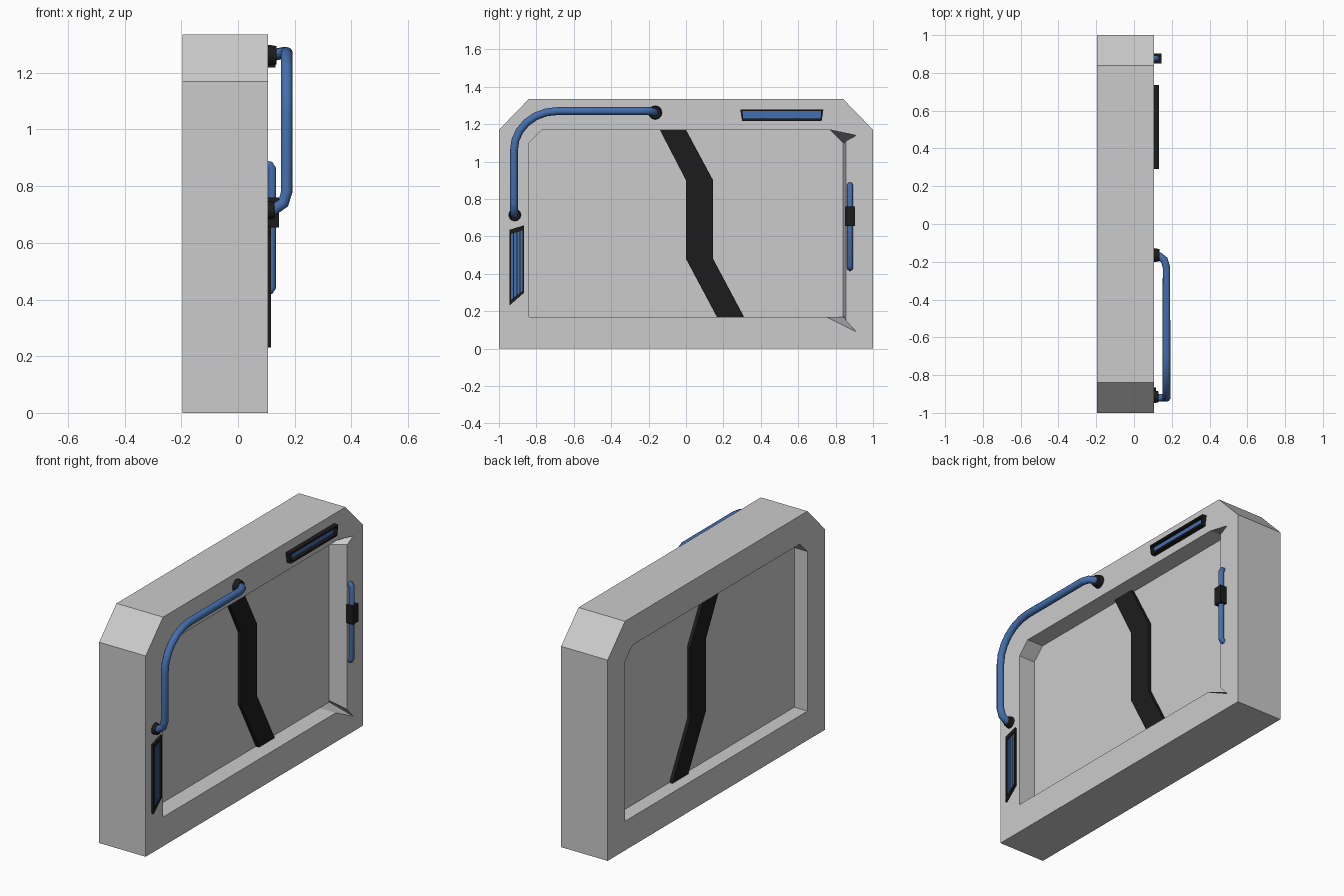
import bpy, bmesh, math
from mathutils import Vector

if "Cube" in bpy.data.objects:
    bpy.data.objects.remove(bpy.data.objects["Cube"])

XB, XF = -0.195, 0.105          # back and front of the frame
PB, PF = -0.11, 0.0             # back and front of the door panel


def material(name, rgb):
    m = bpy.data.materials.new(name)
    m.diffuse_color = (*rgb, 1)
    m.use_nodes = True
    m.node_tree.nodes["Principled BSDF"].inputs["Base Color"].default_value = m.diffuse_color
    return m


BLUE = material("blue_paint", (0.06, 0.16, 0.42))
BLACK = material("black_rubber", (0.012, 0.012, 0.012))
DARK = material("panel_grey", (0.55, 0.55, 0.55))


def finish(bm, name, mat=None):
    bmesh.ops.recalc_face_normals(bm, faces=bm.faces)
    me = bpy.data.meshes.new(name)
    bm.to_mesh(me)
    bm.free()
    ob = bpy.data.objects.new(name, me)
    bpy.context.collection.objects.link(ob)
    if mat:
        me.materials.append(mat)
    return ob


def loop(bm, pts, x):
    return [bm.verts.new((x, y, z)) for y, z in pts]


def bridge(bm, a, b):
    n = len(a)
    for i in range(n):
        bm.faces.new((a[i], a[(i + 1) % n], b[(i + 1) % n], b[i]))


def fill_ring(bm, a, b):
    edges = []
    for l in (a, b):
        for i in range(len(l)):
            v, w = l[i], l[(i + 1) % len(l)]
            edges.append(bm.edges.get((v, w)) or bm.edges.new((v, w)))
    bmesh.ops.triangle_fill(bm, edges=edges, use_beauty=True, use_dissolve=False)


def prism(name, pts, x0, x1, mat=None):
    bm = bmesh.new()
    a, b = loop(bm, pts, x0), loop(bm, pts, x1)
    bm.faces.new(a)
    bm.faces.new(b)
    bridge(bm, a, b)
    return finish(bm, name, mat)


def ring_prism(name, outer, inner, x0, x1, mat):
    bm = bmesh.new()
    o0, o1 = loop(bm, outer, x0), loop(bm, outer, x1)
    i0, i1 = loop(bm, inner, x0), loop(bm, inner, x1)
    for a, b in ((o0, o1), (o1, i1), (i1, i0), (i0, o0)):
        bridge(bm, a, b)
    return finish(bm, name, mat)


def pipe(name, pts, r, mat):
    cu = bpy.data.curves.new(name, 'CURVE')
    cu.dimensions = '3D'
    cu.bevel_depth, cu.bevel_resolution = r, 3
    cu.use_fill_caps = True
    s = cu.splines.new('POLY')
    s.points.add(len(pts) - 1)
    for p, c in zip(s.points, pts):
        p.co = (*c, 1)
    s.use_smooth = True
    cu.materials.append(mat)
    ob = bpy.data.objects.new(name, cu)
    bpy.context.collection.objects.link(ob)


def collar(name, x, y, z, r, depth):
    bpy.ops.mesh.primitive_cone_add(vertices=12, radius1=r, radius2=r * 0.85, depth=depth,
                                    location=(x, y, z), rotation=(0, math.pi / 2, 0))
    bpy.context.object.name = name
    bpy.context.object.data.materials.append(BLACK)


# Outer frame: chamfered block with an opening, flared into notches on the +y front side
outer = [(-1, 0), (1, 0), (1, 1.17), (0.84, 1.335), (-0.84, 1.335), (-1, 1.17)]
opening = [(-0.84, 0.17), (0.84, 0.17), (0.84, 1.10), (0.77, 1.17), (-0.77, 1.17), (-0.84, 1.10)]
front = [(-0.84, 0.17), (0.75, 0.17), (0.91, 0.09), (0.855, 0.15), (0.855, 1.11),
         (0.91, 1.14), (0.77, 1.17), (-0.77, 1.17), (-0.84, 1.10)]
seat = [(-0.84, 0.17), (0.75, 0.17), (0.84, 0.17), (0.84, 0.18), (0.84, 1.09),
        (0.84, 1.10), (0.77, 1.17), (-0.77, 1.17), (-0.84, 1.10)]
bm = bmesh.new()
of, ob_ = loop(bm, outer, XF), loop(bm, outer, XB)
hf, hb = loop(bm, front, XF), loop(bm, opening, XB)
bridge(bm, of, ob_)
bridge(bm, hf, loop(bm, seat, PF))
bridge(bm, hb, loop(bm, opening, PF))
fill_ring(bm, of, hf)
fill_ring(bm, ob_, hb)
bmesh.ops.remove_doubles(bm, verts=bm.verts, dist=1e-5)
finish(bm, "door_frame")

# Door panel and the black seam band running over both faces
prism("door_panel", opening, PB, PF, DARK)
band = [(-0.14, 1.17), (0, 1.17), (0.145, 0.90), (0.145, 0.48),
        (0.31, 0.17), (0.165, 0.17), (0, 0.48), (0, 0.90)]
prism("seam_band", band, PB - 0.02, PF + 0.02, BLACK)

# Large bent pipe with a rounded corner and two wall collars
PX = 0.172
arc = [(PX, -0.69 - 0.23 * math.cos(t), 1.06 + 0.21 * math.sin(t))
       for t in [math.pi / 2 * i / 6 for i in range(7)]]
path = ([(XF, -0.92, 0.715), (0.13, -0.92, 0.72), (0.16, -0.92, 0.74), (PX, -0.92, 0.78)] + arc +
        [(PX, -0.23, 1.27), (0.16, -0.19, 1.27), (0.135, -0.17, 1.265), (XF, -0.165, 1.265)])
pipe("bent_pipe", path, 0.021, BLUE)
collar("pipe_collar_lower", 0.115, -0.915, 0.715, 0.034, 0.03)
collar("pipe_collar_upper", 0.118, -0.165, 1.262, 0.038, 0.036)

# Handle bar with its black grip block
HX = 0.12
pipe("handle_bar", [(0.095, 0.877, 0.43), (0.112, 0.877, 0.432), (HX, 0.877, 0.445),
                    (HX, 0.877, 0.86), (0.112, 0.877, 0.873), (0.095, 0.877, 0.875)], 0.016, BLUE)
prism("handle_grip", [(0.85, 0.655), (0.903, 0.655), (0.903, 0.76), (0.85, 0.76)],
      0.1, 0.145, BLACK)

# Top lamp: tapered black surround with a recessed blue strip
lamp_out = [(0.30, 1.218), (0.725, 1.218), (0.735, 1.28), (0.29, 1.28)]
lamp_in = [(0.305, 1.23), (0.72, 1.23), (0.722, 1.27), (0.302, 1.27)]
ring_prism("lamp_surround", lamp_out, lamp_in, 0.1, 0.132, BLACK)
prism("lamp_strip", lamp_in, 0.1, 0.112, BLUE)

# Side vent: slanted black surround, blue slats split by black gaps
def vent_z(y, low, high):
    t = (y + 0.945) / 0.08
    return low[0] + (low[1] - low[0]) * t, high[0] + (high[1] - high[0]) * t


def slab(y0, y1, low, high):
    a, b = vent_z(y0, low, high), vent_z(y1, low, high)
    return [(y0, a[0]), (y1, b[0]), (y1, b[1]), (y0, a[1])]


ring_prism("vent_surround", slab(-0.945, -0.865, (0.23, 0.30), (0.635, 0.66)),
           slab(-0.937, -0.873, (0.255, 0.315), (0.61, 0.635)), 0.1, 0.117, BLACK)
prism("vent_back", slab(-0.94, -0.87, (0.24, 0.31), (0.625, 0.65)), 0.1, 0.107, BLACK)
for i in range(4):
    y = -0.935 + i * 0.0165
    prism(f"vent_slat_{i + 1}", slab(y, y + 0.011, (0.255, 0.315), (0.61, 0.635)),
          0.1, 0.111, BLUE)

# Smooth the round collars, keeping their rims sharp
for o in bpy.data.objects:
    o.select_set(o.name.startswith("pipe_collar"))
bpy.context.view_layer.objects.active = bpy.data.objects["pipe_collar_upper"]
bpy.ops.object.shade_smooth_by_angle()
